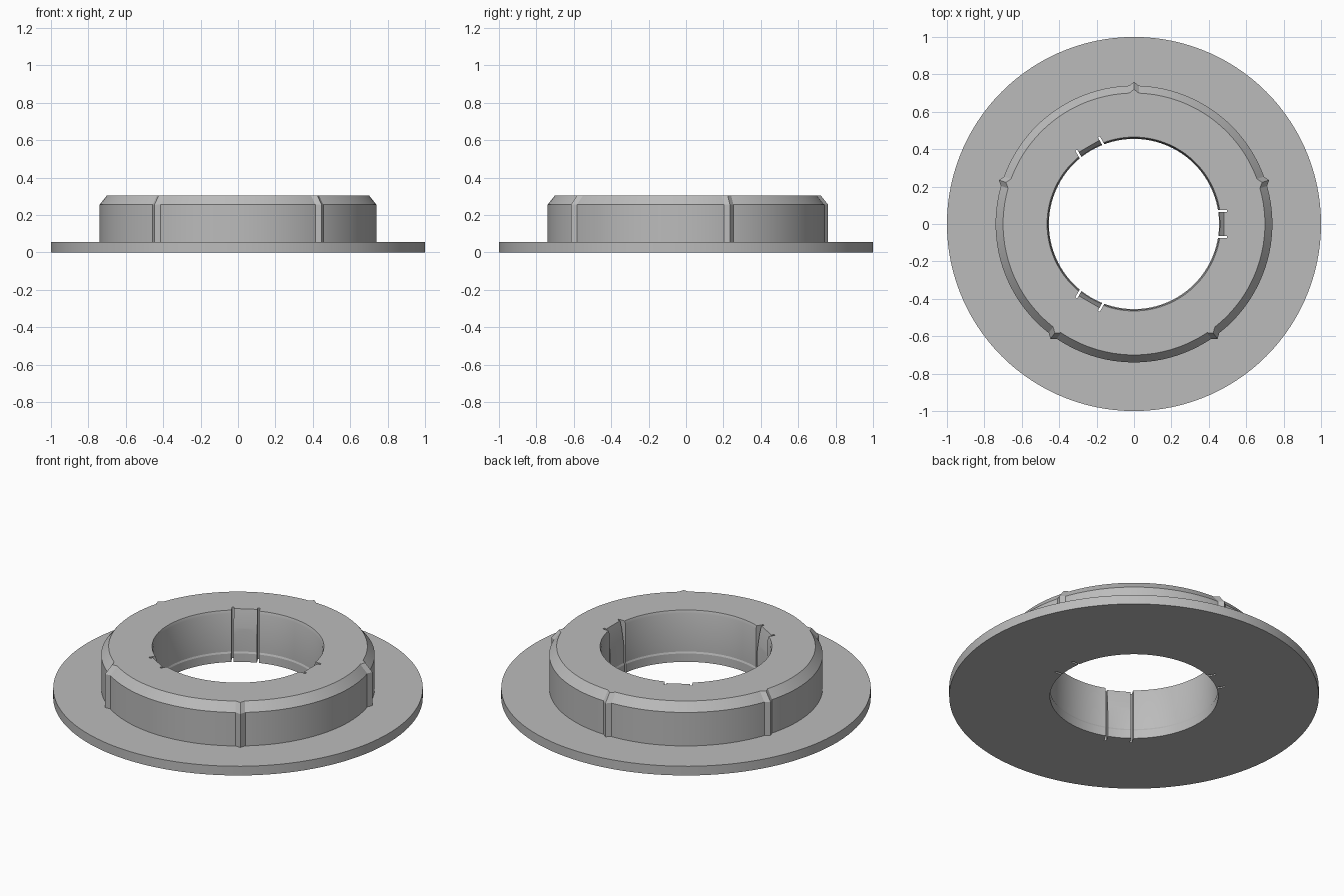
import bpy, bmesh
from math import cos, sin, pi, radians
from mathutils import Matrix

cube = bpy.data.objects.get("Cube")
if cube:
    bpy.data.objects.remove(cube)

grey = bpy.data.materials.new("light_grey")
grey.use_nodes = True
color = (0.5, 0.5, 0.5, 1)
grey.diffuse_color = color
grey.node_tree.nodes["Principled BSDF"].inputs["Base Color"].default_value = color

SEGMENTS = 120
FLANGE_TOP, BODY_SHOULDER, BODY_TOP = 0.055, 0.255, 0.305


def make_object(name, bm):
    bmesh.ops.recalc_face_normals(bm, faces=bm.faces)
    mesh = bpy.data.meshes.new(name)
    bm.to_mesh(mesh)
    bm.free()
    mesh.materials.append(grey)
    obj = bpy.data.objects.new(name, mesh)
    bpy.context.collection.objects.link(obj)
    return obj


def loft(name, rings, closed=False):
    """Join equal rings of points; cap the ends unless the loop is closed."""
    bm = bmesh.new()
    loops = [[bm.verts.new(p) for p in ring] for ring in rings]
    n = len(loops[0])
    pairs = list(zip(loops, loops[1:]))
    if closed:
        pairs.append((loops[-1], loops[0]))
    for a, b in pairs:
        for i in range(n):
            j = (i + 1) % n
            bm.faces.new((a[i], a[j], b[j], b[i]))
    if not closed:
        bm.faces.new(loops[0])
        bm.faces.new(loops[-1])
    return make_object(name, bm)


def circle(r, z):
    return [(r * cos(2 * pi * i / SEGMENTS), r * sin(2 * pi * i / SEGMENTS), z)
            for i in range(SEGMENTS)]


# Flange, raised collar and stepped bore as one revolved section
section = [(0.455, 0), (1, 0), (1, FLANGE_TOP), (0.74, FLANGE_TOP),
           (0.74, BODY_SHOULDER), (0.70, BODY_TOP), (0.465, BODY_TOP),
           (0.459, 0.288), (0.459, 0.06), (0.455, 0.05)]
collar = loft("flanged_collar", [circle(r, z) for r, z in section], closed=True)


def cut(angle, rings):
    cutter = loft("cutter", rings)
    cutter.hide_render = True
    cutter.data.transform(Matrix.Rotation(angle, 4, "Z"))
    mod = collar.modifiers.new("cut", "BOOLEAN")
    mod.operation, mod.solver, mod.object = "DIFFERENCE", "EXACT", cutter
    bpy.context.view_layer.objects.active = collar
    bpy.ops.object.modifier_apply(modifier=mod.name)
    bpy.data.objects.remove(cutter)


# Three spring tabs in the bore: a sloped face between two slits
tab_face = [(0.40, 0.4), (0.40, 0.14), (0.452, 0.14), (0.460, 0.20),
            (0.469, 0.26), (0.48, BODY_TOP), (0.48, 0.4)]
for k in range(3):
    angle = k * 2 * pi / 3
    cut(angle, [[(r, y, z) for r, z in tab_face] for y in (-0.068, 0.068)])
    for side in (-1, 1):
        y0, y1 = side * 0.064, side * 0.076
        cut(angle, [[(0.4, y0, z), (0.497, y0, z), (0.497, y1, z), (0.4, y1, z)]
                    for z in (-0.1, 0.4)])

# Five pointed ribs on the outer wall, following its bevel
levels = [(0.76, FLANGE_TOP - 0.01), (0.76, BODY_SHOULDER), (0.72, BODY_TOP)]
for k in range(5):
    rib = loft(f"outer_rib_{k + 1}",
               [[(r - 0.05, -0.028, z), (r - 0.022, -0.028, z), (r, 0, z),
                 (r - 0.022, 0.028, z), (r - 0.05, 0.028, z)] for r, z in levels])
    rib.data.transform(Matrix.Rotation(radians(90 + 72 * k), 4, "Z"))

# Smooth round walls, sharp edges kept
bpy.ops.object.select_all(action="DESELECT")
collar.select_set(True)
bpy.context.view_layer.objects.active = collar
bpy.ops.object.shade_smooth_by_angle(angle=radians(20))
